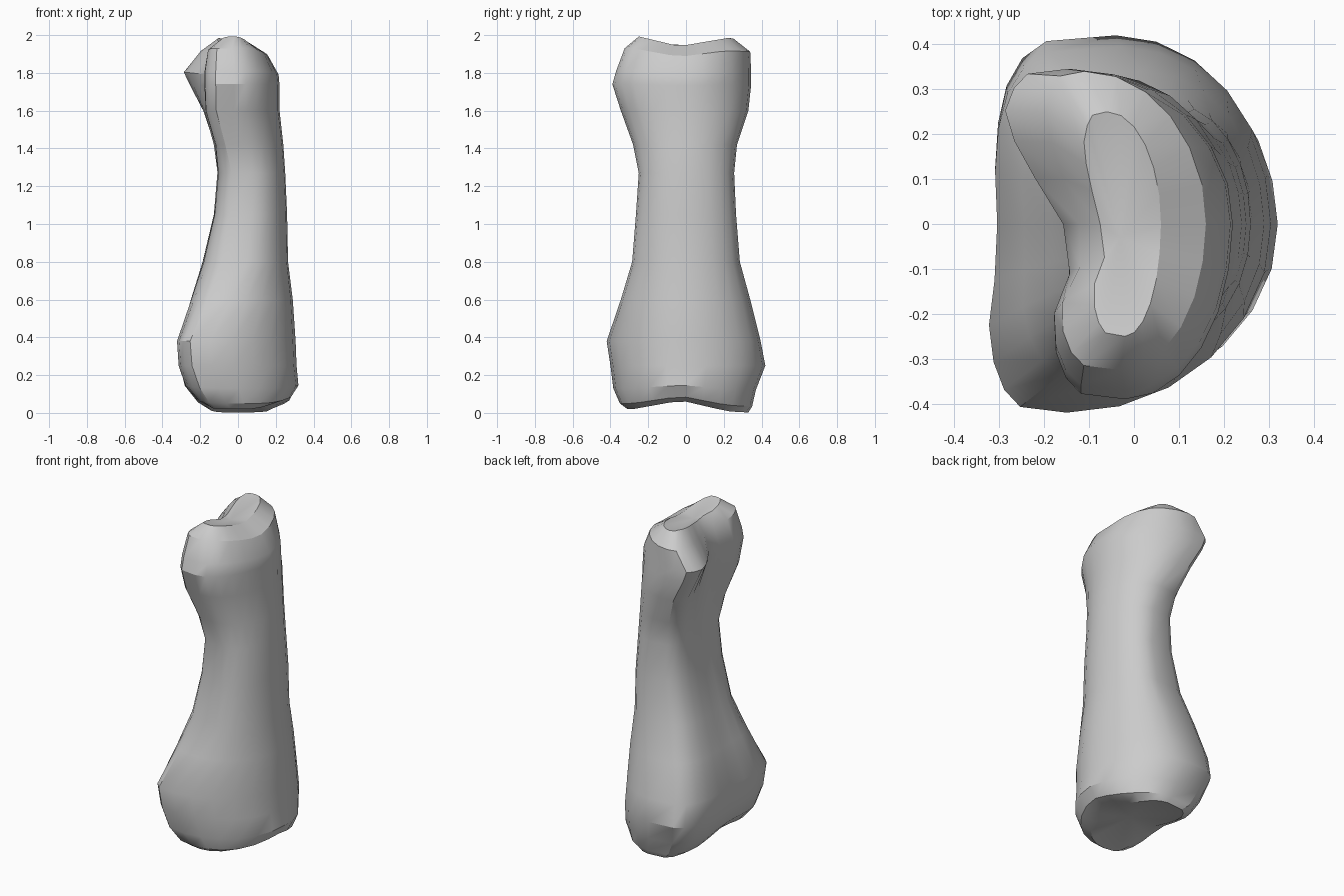
import bpy, bmesh
from math import sin, cos, pi

cube = bpy.data.objects.get("Cube")
if cube:
    bpy.data.objects.remove(cube, do_unlink=True)

SIDES = 24

# Bone sections from base to head:
# height, -x reach at front / groove / back, +x reach,
# front y and back y, x of the front ridge and of the back ridge
SECTIONS = [
    (.02, -.17, -.15, -.17, .2, -.31, .33, -.04, .03),
    (.05, -.23, -.22, -.23, .28, -.35, .35, -.06, .02),
    (.13, -.29, -.28, -.29, .32, -.385, .37, -.1, 0),
    (.25, -.33, -.3, -.325, .31, -.4, .42, -.14, -.04),
    (.38, -.34, -.3, -.325, .305, -.42, .395, -.15, -.03),
    (.6, -.265, -.24, -.265, .29, -.345, .34, -.04, .02),
    (.8, -.2, -.18, -.2, .265, -.285, .285, .05, .07),
    (1.05, -.14, -.12, -.14, .26, -.265, .265, .07, .09),
    (1.27, -.12, -.095, -.125, .25, -.25, .255, .07, .07),
    (1.42, -.14, -.085, -.15, .24, -.28, .27, .02, .03),
    (1.6, -.195, -.1, -.205, .22, -.345, .33, -.02, -.06),
    (1.74, -.2, -.12, -.275, .22, -.39, .345, -.02, -.14),
    (1.81, -.2, -.12, -.31, .215, -.37, .345, -.02, -.15),
    (1.93, -.18, -.1, -.21, .16, -.325, .34, -.03, -.11),
    (2.0, -.1, -.06, -.12, .06, -.25, .25, -.02, -.06),
]


def groove_reach(y, front, groove, back, y0, y1):
    """Reach of the -x side, pinched between the two knuckles."""
    middle = -.06
    if y < middle:
        t = min(1, (middle - y) / (middle - y0 * .6))
        return groove + (front - groove) * t
    t = min(1, (y - middle) / (y1 * .7 - middle))
    return groove + (back - groove) * t


def saddle(z, x, y):
    """Hollow the ends between front and back rims."""
    hollow = max(0, 1 - abs(y + .03) / .25)
    if z > 1.7:
        z -= (.06 * hollow + .07 * max(0, y)) * (z - 1.7) / .3
    if z < .2:
        rise = .05 * hollow + .12 * max(0, -x - .1) - .06 * max(0, y)
        z += rise * (1 - z / .2)
    return max(0, z)


def section_ring(bm, section):
    z, front, groove, back, right, y0, y1, ridge_front, ridge_back = section
    ring = []
    for i in range(SIDES):
        a = 2 * pi * i / SIDES
        s, c = sin(a), cos(a)
        # Slide between the two ridges across the flat sides
        t = min(1, max(0, .5 + s))
        ridge = ridge_front + (ridge_back - ridge_front) * t
        depth = y1 if s > 0 else -y0
        if c > 0:
            y = s * depth
            x = ridge + (right - ridge) * c
        else:
            y = s * abs(s) ** -.1 * depth if s else 0
            reach = groove_reach(y, front, groove, back, y0, y1)
            x = ridge + (reach - ridge) * abs(c) ** .45
        ring.append(bm.verts.new((x, y, saddle(z, x, y))))
    return ring


def cap(bm, ring, height):
    """Close an end with a fan around a sunken centre."""
    x = sum(v.co.x for v in ring) / SIDES
    tip = bm.verts.new((x, -.03, height))
    for i in range(SIDES):
        bm.faces.new((ring[i], ring[(i + 1) % SIDES], tip))


# Bone body
bm = bmesh.new()
rings = [section_ring(bm, s) for s in SECTIONS]
for low, high in zip(rings, rings[1:]):
    for i in range(SIDES):
        j = (i + 1) % SIDES
        bm.faces.new((low[i], low[j], high[j], high[i]))
cap(bm, rings[0], .08)
cap(bm, rings[-1], 1.94)
bmesh.ops.recalc_face_normals(bm, faces=bm.faces)
mesh = bpy.data.meshes.new("bone")
bm.to_mesh(mesh)
bm.free()
bone = bpy.data.objects.new("bone", mesh)
bpy.context.collection.objects.link(bone)

# Grey bone colour
grey = bpy.data.materials.new("light grey")
grey.use_nodes = True
colour = (.6, .6, .6, 1)
grey.diffuse_color = colour
grey.node_tree.nodes["Principled BSDF"].inputs["Base Color"].default_value = colour
mesh.materials.append(grey)

# Soft shading with sharp creases
bpy.context.view_layer.objects.active = bone
bone.select_set(True)
bpy.ops.object.shade_smooth_by_angle(angle=pi / 6)
